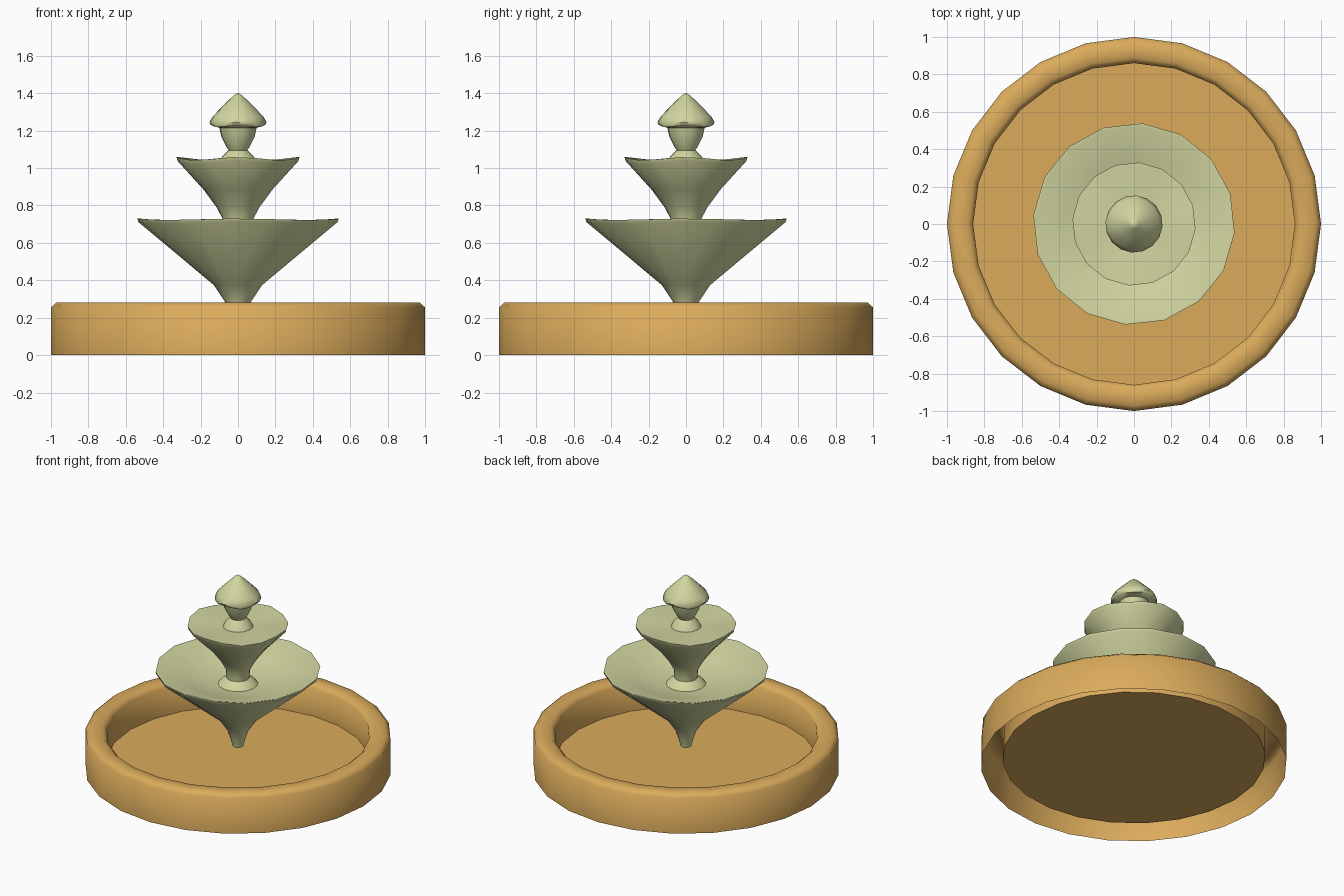
import bpy, math

if "Cube" in bpy.data.objects:
    bpy.data.objects.remove(bpy.data.objects["Cube"])


def material(name, rgb):
    m = bpy.data.materials.new(name)
    m.diffuse_color = (*rgb, 1)
    m.use_nodes = True
    m.node_tree.nodes["Principled BSDF"].inputs["Base Color"].default_value = m.diffuse_color
    return m


TERRACOTTA = material("ochre_stone", (0.71, 0.41, 0.107))
STONE = material("pale_green_stone", (0.64, 0.67, 0.35))


def lathe(name, profile, sides, mat, turn=0.0, wave=(), amp=0.0, angle=50):
    """Spin (radius, z) points about z; rings listed in wave get a four-fold ripple.
    A radius of 0 becomes a single pole point."""
    verts, faces, rings = [], [], []
    for k, (r, z) in enumerate(profile):
        if r == 0:
            rings.append([len(verts)] * sides)
            verts.append((0, 0, z))
            continue
        rings.append(list(range(len(verts), len(verts) + sides)))
        for i in range(sides):
            a = turn + 2 * math.pi * i / sides
            dz = amp * math.cos(4 * a) if k in wave else 0
            verts.append((r * math.cos(a), r * math.sin(a), z + dz))
    for lo, hi in zip(rings, rings[1:]):
        for i in range(sides):
            j = (i + 1) % sides
            quad = [lo[i], lo[j], hi[j], hi[i]]
            faces.append(list(dict.fromkeys(quad)))
    me = bpy.data.meshes.new(name)
    me.from_pydata(verts, [], faces)
    me.materials.append(mat)
    ob = bpy.data.objects.new(name, me)
    bpy.context.collection.objects.link(ob)
    bpy.ops.object.select_all(action='DESELECT')
    ob.select_set(True)
    bpy.context.view_layer.objects.active = ob
    bpy.ops.object.shade_smooth_by_angle(angle=math.radians(angle))
    return ob


# Basin: hollow wall open underneath, rounded rim, raised floor
lathe("basin", [(1, 0), (1, 0.255), (0.972, 0.28), (0.888, 0.28), (0.86, 0.255),
                (0.86, 0.055), (0, 0.055)], 24, TERRACOTTA)

TURN = math.radians(-5)

# Large lower bowl on a tapering stem
lathe("lower_bowl", [(0, 0.16), (0.035, 0.17), (0.048, 0.22), (0.07, 0.285),
                     (0.13, 0.375), (0.535, 0.708), (0.54, 0.726), (0.525, 0.726),
                     (0.33, 0.66), (0.13, 0.62), (0, 0.62)],
      16, STONE, TURN, wave=(5, 6, 7), amp=0.004)

# Middle bowl with flared foot
lathe("middle_bowl", [(0.135, 0.615), (0.11, 0.645), (0.075, 0.665), (0.08, 0.725),
                      (0.115, 0.79), (0.185, 0.885), (0.325, 1.03), (0.33, 1.05),
                      (0.315, 1.05), (0.1, 1.033), (0, 1.033)],
      16, STONE, TURN, wave=(6, 7, 8), amp=0.009)

# Finial with flared foot, neck and pointed cap
lathe("finial", [(0.1, 1.03), (0.085, 1.062), (0.05, 1.095), (0.06, 1.11),
                 (0.09, 1.17), (0.1, 1.215), (0.146, 1.225), (0.153, 1.24),
                 (0.137, 1.275), (0.085, 1.328), (0.025, 1.387), (0, 1.403)],
      16, STONE, TURN, wave=(6, 7), amp=0.006)
